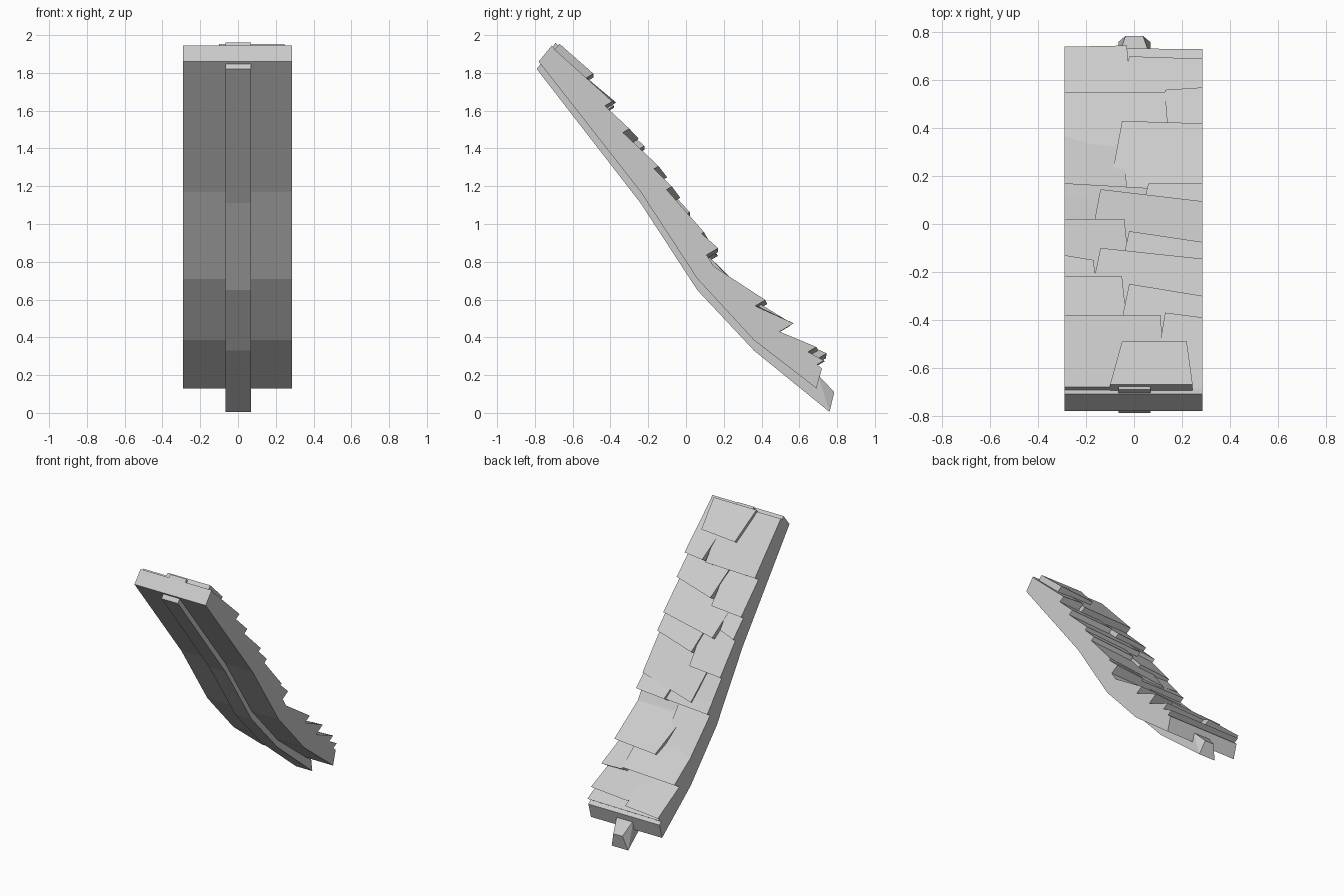
import bpy
import bmesh
from mathutils import Vector

cube = bpy.data.objects.get("Cube")
if cube:
    bpy.data.objects.remove(cube, do_unlink=True)

grey = bpy.data.materials.new("plain_grey")
grey.use_nodes = True
COLOUR = (0.6, 0.6, 0.6, 1)
grey.diffuse_color = COLOUR
grey.node_tree.nodes["Principled BSDF"].inputs["Base Color"].default_value = COLOUR

LEFT, RIGHT = -0.29, 0.285


def finish(bm, name):
    bmesh.ops.recalc_face_normals(bm, faces=bm.faces)
    mesh = bpy.data.meshes.new(name)
    bm.to_mesh(mesh)
    bm.free()
    mesh.materials.append(grey)
    obj = bpy.data.objects.new(name, mesh)
    bpy.context.collection.objects.link(obj)
    return obj


def sweep(name, lower, upper, x0, x1, tip=None):
    """Solid strip between a lower and an upper (y, z) line."""
    bm = bmesh.new()
    rings = []
    for (a, b), (c, d) in zip(lower, upper):
        rings.append([bm.verts.new(p) for p in
                      ((x0, a, b), (x1, a, b), (x1, c, d), (x0, c, d))])
    for r, s in zip(rings, rings[1:]):
        for i in range(4):
            j = (i + 1) % 4
            bm.faces.new((r[i], r[j], s[j], s[i]))
    bm.faces.new(rings[0])
    last = bm.faces.new(rings[-1])
    if tip:
        # blunt point: pull the middle of the end face outward
        nose = [bm.verts.new((x * 0.55, *tip)) for x in (x0, x1)]
        a, b, c, d = rings[-1]
        bm.faces.remove(last)
        for f in ((a, b, nose[1], nose[0]), (nose[0], nose[1], c, d),
                  (a, nose[0], d), (b, c, nose[1])):
            bm.faces.new(f)
    return finish(bm, name)


# Curved roof slab
slab_low = [(-0.78, 1.86), (-0.24, 1.17), (0.06, 0.71), (0.36, 0.385), (0.69, 0.13)]
slab_top = [(-0.71, 1.945), (-0.15, 1.234), (0.147, 0.777), (0.434, 0.462), (0.72, 0.235)]
sweep("roof_slab", slab_low, slab_top, LEFT, RIGHT)

# Rafter running under the slab
rafter_low = [(-0.79, 1.82), (-0.24, 1.11), (0.06, 0.65), (0.36, 0.33), (0.76, 0.005)]
rafter_top = [(-0.69, 1.96), (-0.16, 1.23), (0.14, 0.77), (0.42, 0.45), (0.70, 0.20)]
sweep("rafter", rafter_low, rafter_top, -0.065, 0.068, tip=(0.785, 0.11))


def slab_height(y):
    for (a, b), (c, d) in zip(slab_top, slab_top[1:]):
        if y <= c or (c, d) == slab_top[-1]:
            return b + (d - b) * (y - a) / (c - a)


def shingle(name, x0, x1, y0, y1, length, lift0, lift1, start=0.0, skew=0.05):
    """Tilted wedge: upper end sunk in the slab, lower end raised."""
    u0 = x0 if x0 == LEFT else max(LEFT, x0 - skew)
    u1 = x1 if x1 == RIGHT else x1 + skew / 2
    top = []
    for x, y, lift in ((u0, y0 - length, start), (u1, y1 - length, start),
                       (x1, y1, lift1), (x0, y0, lift0)):
        top.append(Vector((x, y, slab_height(y) + lift)))
    back, under = Vector((0, 0.062, 0.075)), Vector((0, 0.085, 0.05))
    bottom = [p - (back if i < 2 else under) for i, p in enumerate(top)]
    bm = bmesh.new()
    t = [bm.verts.new(p) for p in top]
    b = [bm.verts.new(p) for p in bottom]
    bm.faces.new(t)
    bm.faces.new(b)
    for i in range(4):
        j = (i + 1) % 4
        bm.faces.new((t[i], t[j], b[j], b[i]))
    finish(bm, name)


# Ridge course: starts raised at the slab's top end
shingle("ridge_shingle_left", LEFT, 0.11, -0.38, -0.38, 0.3, 0.09, 0.10, 0.03)
shingle("ridge_shingle_right", -0.05, 0.22, -0.49, -0.49, 0.18, 0.11, 0.13, 0.06)

# Uneven courses from ridge to eave: edges, lower line, length, lifts
left_course = [
    (-0.05, -0.22, -0.22, 0.24, 0.07, 0.09),
    (-0.17, -0.13, -0.15, 0.18, 0.06, 0.06),
    (-0.04, 0.02, 0.02, 0.25, 0.07, 0.09),
    (-0.15, 0.11, 0.11, 0.20, 0.07, 0.06),
    (0.06, 0.17, 0.15, 0.22, 0.08, 0.07),
    (-0.05, 0.38, 0.38, 0.28, 0.05, 0.04),
    (0.13, 0.55, 0.55, 0.30, 0.09, 0.11),
    (-0.03, 0.74, 0.745, 0.28, 0.07, 0.10),
]
right_course = [
    (0.13, -0.37, -0.39, 0.30, 0.13, 0.11),
    (-0.02, -0.25, -0.30, 0.24, 0.09, 0.08),
    (-0.14, -0.10, -0.145, 0.24, 0.09, 0.08),
    (-0.02, -0.03, -0.075, 0.22, 0.09, 0.08),
    (-0.14, 0.145, 0.095, 0.26, 0.09, 0.10),
    (0.06, 0.17, 0.17, 0.20, 0.10, 0.12),
    (-0.05, 0.43, 0.42, 0.27, 0.11, 0.12),
    (0.13, 0.56, 0.57, 0.25, 0.11, 0.12),
    (-0.02, 0.70, 0.69, 0.24, 0.08, 0.09),
]
for n, (inner, *rest) in enumerate(left_course, 1):
    shingle(f"left_shingle_{n}", LEFT, inner, *rest)
for n, (inner, *rest) in enumerate(right_course, 1):
    shingle(f"right_shingle_{n}", inner, RIGHT, *rest)

# Low eave strip closing the bottom edge
shingle("eave_shingle", LEFT, RIGHT, 0.735, 0.73, 0.2, 0.05, 0.05)
